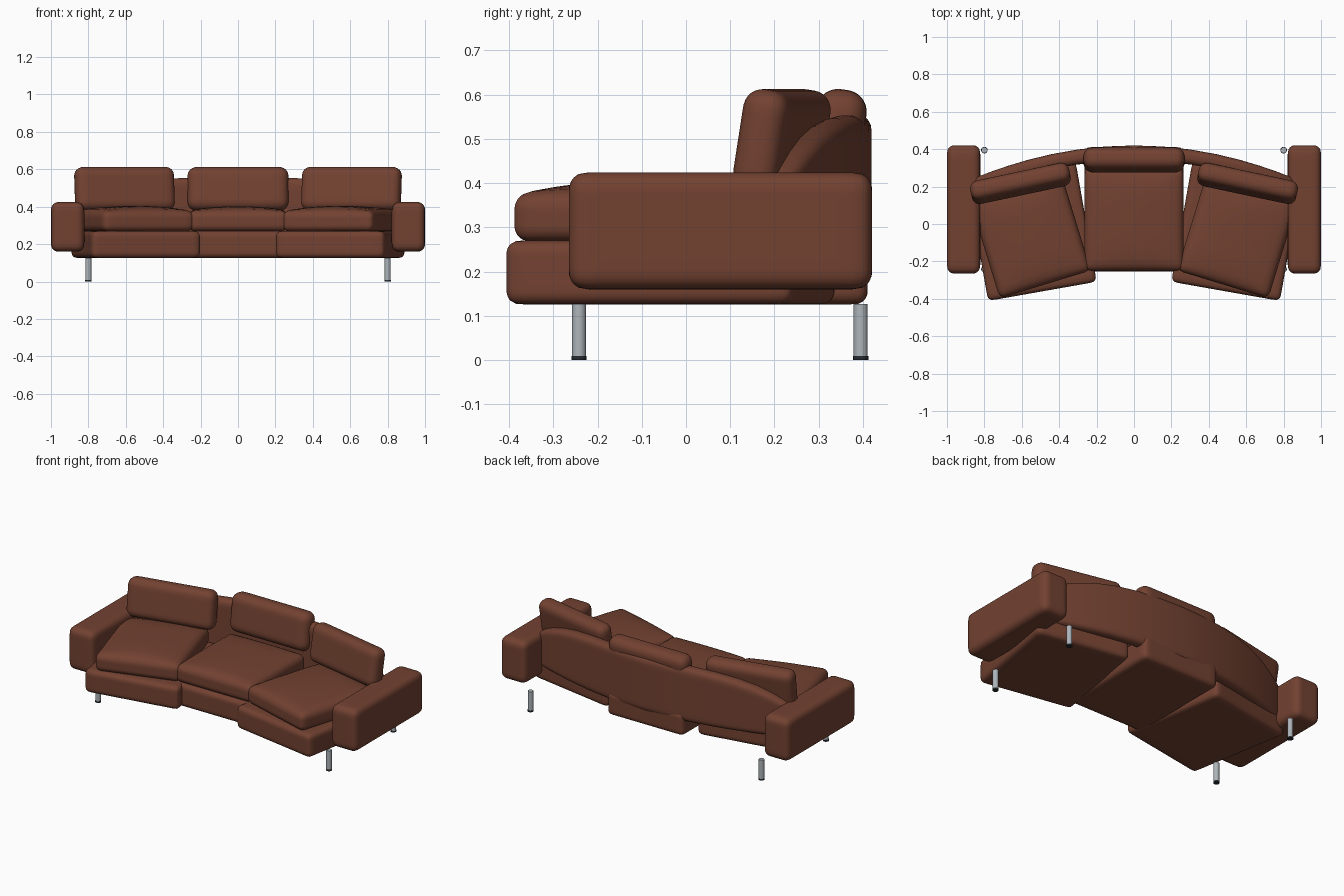
import bpy, bmesh, math
from mathutils import Matrix, Vector

cube = bpy.data.objects.get("Cube")
if cube:
    bpy.data.objects.remove(cube, do_unlink=True)


def material(name, rgb, metallic=0.0):
    m = bpy.data.materials.new(name)
    m.use_nodes = True
    m.diffuse_color = (*rgb, 1)
    m.node_tree.nodes["Principled BSDF"].inputs["Base Color"].default_value = (*rgb, 1)
    return m


leather = material("brown leather", (0.17, 0.054, 0.031))
steel = material("brushed steel", (0.42, 0.46, 0.49))
rubber = material("black rubber", (0.02, 0.025, 0.03))


def finish(bm, name, mat):
    bmesh.ops.recalc_face_normals(bm, faces=bm.faces)
    me = bpy.data.meshes.new(name)
    bm.to_mesh(me)
    bm.free()
    me.materials.append(mat)
    me.shade_smooth()
    ob = bpy.data.objects.new(name, me)
    bpy.context.collection.objects.link(ob)
    return ob


def padded_block(name, centre, size, radius, turn=0, lean=0, dome=0, bend=None):
    """Rounded upholstered block, optionally domed on top, leaned back, turned or bent."""
    half = Vector(size) / 2
    bm = bmesh.new()
    bmesh.ops.create_cube(bm, size=2)
    bmesh.ops.subdivide_edges(bm, edges=bm.edges[:], cuts=17, use_grid_fill=True)
    for v in bm.verts:
        # crowd the grid towards the edges, then round them off
        p = Vector([h * math.sin(c * math.pi / 2) for h, c in zip(half, v.co)])
        core = Vector([max(radius - h, min(h - radius, c)) for h, c in zip(half, p)])
        out = p - core
        if out.length > 0:
            p = core + out.normalized() * radius
        u, w = p.x / half.x, p.y / half.y
        if p.z > 0:
            p.z += dome * (1 - u * u) ** 0.7 * max(0, 1 - w ** 4) * p.z / half.z
        v.co = bend(p) if bend else p
    rot = Matrix.Rotation(math.radians(turn), 4, "Z") @ Matrix.Rotation(math.radians(-lean), 4, "X")
    bm.transform(Matrix.Translation(centre) @ rot)
    return finish(bm, name, leather)


def cylinder(name, x, y, z0, z1, r, mat):
    bm = bmesh.new()
    bmesh.ops.create_cone(bm, cap_ends=True, segments=24, radius1=r, radius2=r, depth=z1 - z0,
                          matrix=Matrix.Translation((x, y, (z0 + z1) / 2)))
    ob = finish(bm, name, mat)
    bpy.context.view_layer.objects.active = ob
    ob.select_set(True)
    bpy.ops.object.shade_smooth_by_angle(angle=math.radians(40))
    ob.select_set(False)


def curve_back(p):
    # sweep forward and drop the top edge towards the arms
    top = (p.z + 0.17) / 0.34
    return Vector((p.x, p.y - 0.24 * p.x ** 2, p.z - 0.25 * p.x ** 4 * top))


# Curved back panel
padded_block("back_panel", (0, 0.38, 0.385), (1.76, 0.08, 0.34), 0.035, bend=curve_back)

# Centre section
padded_block("centre_base", (0, 0.078, 0.198), (0.53, 0.666, 0.145), 0.03)
padded_block("centre_seat_cushion", (0, 0.025, 0.322), (0.53, 0.55, 0.108), 0.035, dome=0.026)
padded_block("centre_back_cushion", (0, 0.342, 0.495), (0.54, 0.115, 0.235), 0.05, lean=8)

# Mirrored side sections, arms and legs
for side, s in (("left", 1), ("right", -1)):
    padded_block(side + "_base", (s * 0.547, -0.035, 0.198), (0.59, 0.66, 0.145), 0.03, turn=-10 * s)
    padded_block(side + "_seat_cushion", (s * 0.556, -0.055, 0.322), (0.51, 0.56, 0.108), 0.035,
                 turn=-17 * s, dome=0.028)
    padded_block(side + "_back_cushion", (s * 0.607, 0.217, 0.495), (0.54, 0.105, 0.235), 0.045,
                 turn=-12 * s, lean=9)
    padded_block(side + "_arm", (s * 0.911, 0.078, 0.292), (0.178, 0.686, 0.265), 0.04)
    for end, y in (("front", -0.242), ("back", 0.395)):
        cylinder(f"{side}_{end}_leg", s * 0.8, y, 0.008, 0.127, 0.016, steel)
        cylinder(f"{side}_{end}_foot", s * 0.8, y, 0, 0.009, 0.0175, rubber)
